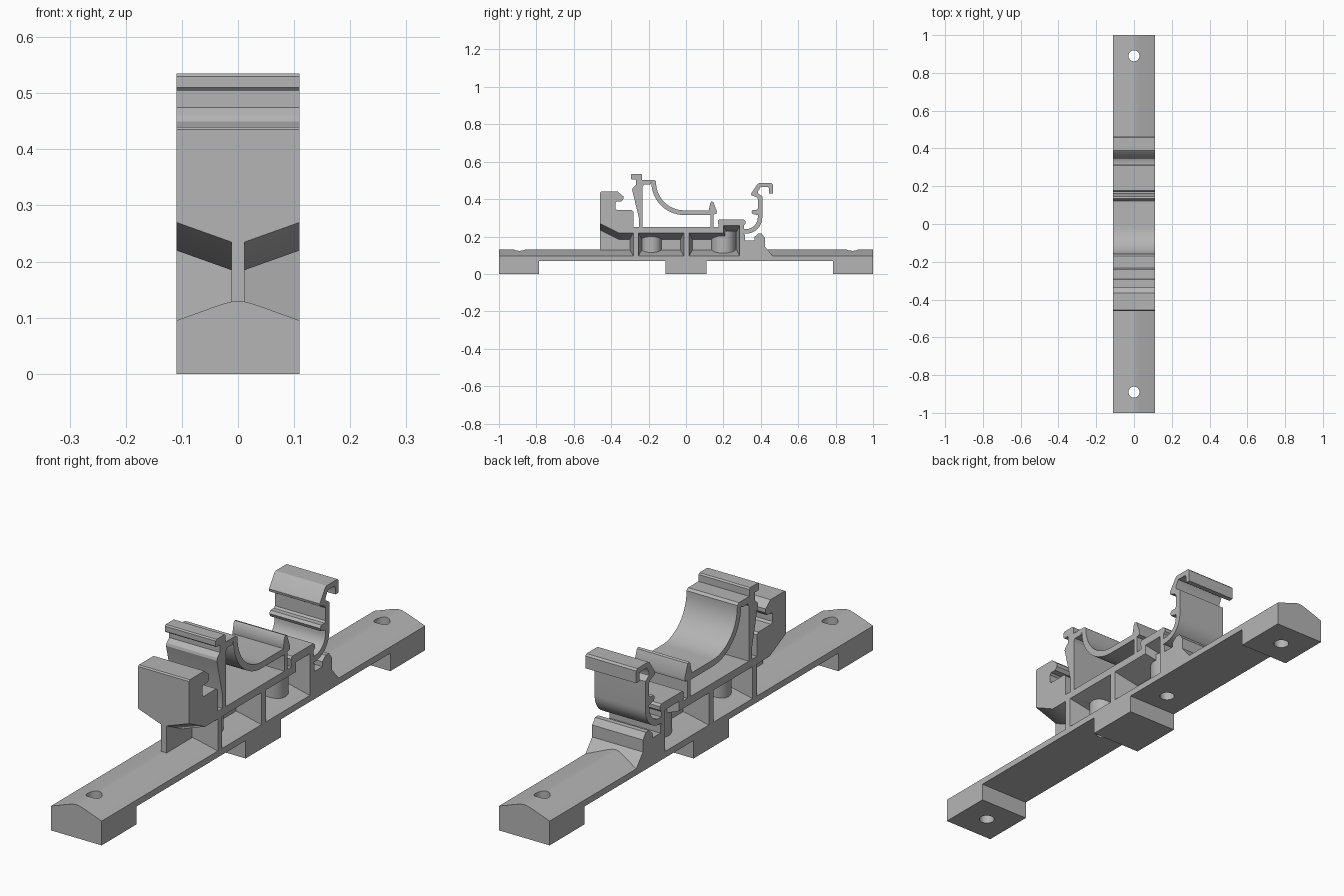
import bpy, bmesh, math
from mathutils import Vector

if "Cube" in bpy.data.objects:
    bpy.data.objects.remove(bpy.data.objects["Cube"])

W = 0.11      # half width of the part
WEB = 0.012   # half thickness of the centre web

grey = bpy.data.materials.new("light grey plastic")
grey.use_nodes = True
colour = (0.46, 0.46, 0.46, 1)
grey.diffuse_color = colour
grey.node_tree.nodes["Principled BSDF"].inputs["Base Color"].default_value = colour


def loft(name, first, second):
    """Solid between two matching loops of 3D points."""
    n = len(first)
    faces = [tuple(range(n)), tuple(range(n, 2 * n))]
    faces += [(i, (i + 1) % n, n + (i + 1) % n, n + i) for i in range(n)]
    mesh = bpy.data.meshes.new(name)
    mesh.from_pydata(list(first) + list(second), [], faces)
    bm = bmesh.new()
    bm.from_mesh(mesh)
    bmesh.ops.recalc_face_normals(bm, faces=bm.faces)
    bm.to_mesh(mesh)
    bm.free()
    mesh.materials.append(grey)
    obj = bpy.data.objects.new(name, mesh)
    bpy.context.collection.objects.link(obj)
    return obj


def prism(name, profile, half=W):
    """Side profile (y, z) extruded across the width."""
    return loft(name, [(-half, y, z) for y, z in profile],
                [(half, y, z) for y, z in profile])


def box(name, y0, y1, z0, z1):
    return prism(name, [(y0, z0), (y1, z0), (y1, z1), (y0, z1)])


def arc(cy, cz, r, start, end, steps=14):
    angles = [math.radians(start + (end - start) * i / steps) for i in range(steps + 1)]
    return [(cy + r * math.cos(a), cz + r * math.sin(a)) for a in angles]


def cylinder(name, y, r, z0, z1, sides=32):
    ring = arc(0, y, r, 0, 360 - 360 / sides, sides - 1)
    return loft(name, [(x, v, z0) for x, v in ring], [(x, v, z1) for x, v in ring])


def cut(obj, cutter):
    """Subtract a cutter and discard it."""
    cutter.hide_render = True
    mod = obj.modifiers.new("cut", "BOOLEAN")
    mod.operation = "DIFFERENCE"
    mod.solver = "EXACT"
    mod.object = cutter
    bpy.context.view_layer.objects.active = obj
    bpy.ops.object.modifier_apply(modifier=mod.name)
    bpy.data.objects.remove(cutter)


def pocket(obj, outer, inner):
    """Drafted pocket from both sides, leaving the centre web."""
    for side in (-1, 1):
        a = [Vector((side * WEB, *p)) for p in inner]
        b = [Vector((side * W, *p)) for p in outer]
        b = [p + (q - p) * 1.2 for p, q in zip(a, b)]
        cut(obj, loft("pocket_cutter", a, b))


# Base strip with a softly rounded ridge
half_ridge = [(W, 0.095), (0.035, 0.122), (0.022, 0.126), (0.01, 0.129)]
section = [(-W, 0.07), (W, 0.07)] + half_ridge + [(0, 0.13)]
section += [(-x, z) for x, z in reversed(half_ridge)]
base = loft("base_strip", [(x, -1, z) for x, z in section], [(x, 1, z) for x, z in section])

# Feet
feet = [box("front_foot", -1, -0.785, 0, 0.07),
        box("middle_foot", -0.11, 0.11, 0, 0.07),
        box("rear_foot", 0.785, 1, 0, 0.07)]

# Main body with front jaw, deck and raised step
body = prism("main_body", [
    (-0.46, 0.08), (-0.46, 0.435), (-0.455, 0.44), (-0.365, 0.44), (-0.335, 0.415),
    (-0.335, 0.4), (-0.345, 0.387), (-0.37, 0.387), (-0.377, 0.38), (-0.377, 0.35),
    (-0.37, 0.342), (-0.29, 0.342), (-0.282, 0.334), (-0.282, 0.25), (0.175, 0.25),
    (0.17, 0.282), (0.178, 0.29), (0.31, 0.29), (0.318, 0.282), (0.318, 0.268),
    (0.31, 0.26), (0.31, 0.08)])

# Pockets under the jaw and in both cells
pocket(body,
       [(-0.56, 0.05), (-0.282, 0.05), (-0.282, 0.22), (-0.36, 0.22), (-0.56, 0.32)],
       [(-0.56, 0.05), (-0.3, 0.05), (-0.3, 0.185), (-0.36, 0.185), (-0.56, 0.285)])
pocket(body,
       [(-0.255, 0.05), (-0.012, 0.05), (-0.012, 0.22), (-0.255, 0.22)],
       [(-0.235, 0.05), (-0.03, 0.05), (-0.03, 0.185), (-0.235, 0.185)])
pocket(body,
       [(0.016, 0.05), (0.287, 0.05), (0.287, 0.258), (0.2, 0.258), (0.2, 0.22), (0.016, 0.22)],
       [(0.035, 0.05), (0.27, 0.05), (0.27, 0.225), (0.22, 0.225), (0.22, 0.185), (0.035, 0.185)])

# Screw bosses inside the cells
bosses = [cylinder("front_boss", -0.185, 0.055, 0.08, 0.225),
          cylinder("rear_boss", 0.2, 0.065, 0.08, 0.23)]

# Screw holes
for y in (-0.89, 0.89):
    for part in [base, feet[0] if y < 0 else feet[2]]:
        cut(part, cylinder("hole_cutter", y, 0.029, -0.1, 0.3))
for y, boss in zip((-0.185, 0.2), bosses):
    for part in (base, body, boss):
        cut(part, cylinder("hole_cutter", y, 0.028, -0.1, 0.19))

# Cradle: tapered front arm with lip, curved trough and floor
prism("cradle", [
    (-0.252, 0.245), (-0.252, 0.3), (-0.288, 0.45), (-0.285, 0.46), (-0.268, 0.475),
    (-0.268, 0.505), (-0.29, 0.505), (-0.295, 0.51), (-0.295, 0.53), (-0.29, 0.535),
    (-0.24, 0.535), (-0.234, 0.53), (-0.234, 0.503), (-0.17, 0.503), (-0.16, 0.495)]
    + arc(-0.01, 0.49, 0.15, 180, 270)
    + [(0.135, 0.34), (0.135, 0.315)]
    + arc(-0.01, 0.49, 0.175, 270, 180)
    + [(-0.19, 0.477), (-0.225, 0.477), (-0.232, 0.465), (-0.232, 0.245)])

# Cradle rear post with a ratchet tip
prism("cradle_post", [
    (0.13, 0.245), (0.13, 0.32), (0.123, 0.345), (0.13, 0.38), (0.136, 0.388),
    (0.146, 0.385), (0.165, 0.335), (0.163, 0.322), (0.148, 0.318), (0.148, 0.245)])

# Rear spring clip: curved arm, bead and hooked head
prism("spring_clip",
      [(0.3, 0.215)] + arc(0.32, 0.303, 0.088, -90, 0, 10)
      + [(0.408, 0.415), (0.385, 0.43), (0.385, 0.44), (0.398, 0.465), (0.44, 0.465),
         (0.445, 0.455), (0.445, 0.43), (0.465, 0.43), (0.465, 0.478), (0.458, 0.485),
         (0.39, 0.485), (0.382, 0.48), (0.348, 0.43), (0.35, 0.42), (0.378, 0.41),
         (0.385, 0.4), (0.385, 0.35), (0.378, 0.343), (0.358, 0.343), (0.35, 0.333),
         (0.356, 0.32), (0.385, 0.314)]
      + arc(0.32, 0.303, 0.064, 0, -90, 10) + [(0.3, 0.239)])

# Rear stop standing on the base
prism("rear_stop", [
    (0.3, 0.08), (0.3, 0.21), (0.316, 0.21), (0.316, 0.178), (0.365, 0.178), (0.365, 0.197),
    (0.385, 0.215), (0.405, 0.215), (0.423, 0.192), (0.423, 0.145), (0.465, 0.095),
    (0.465, 0.08)])

# Smooth the curves, keep the edges sharp
bpy.ops.object.select_all(action="DESELECT")
for obj in bpy.context.collection.objects:
    if obj.type == "MESH" and obj.data.materials and obj.data.materials[0] == grey:
        obj.select_set(True)
        bpy.context.view_layer.objects.active = obj
bpy.ops.object.shade_smooth_by_angle(angle=math.radians(30))
